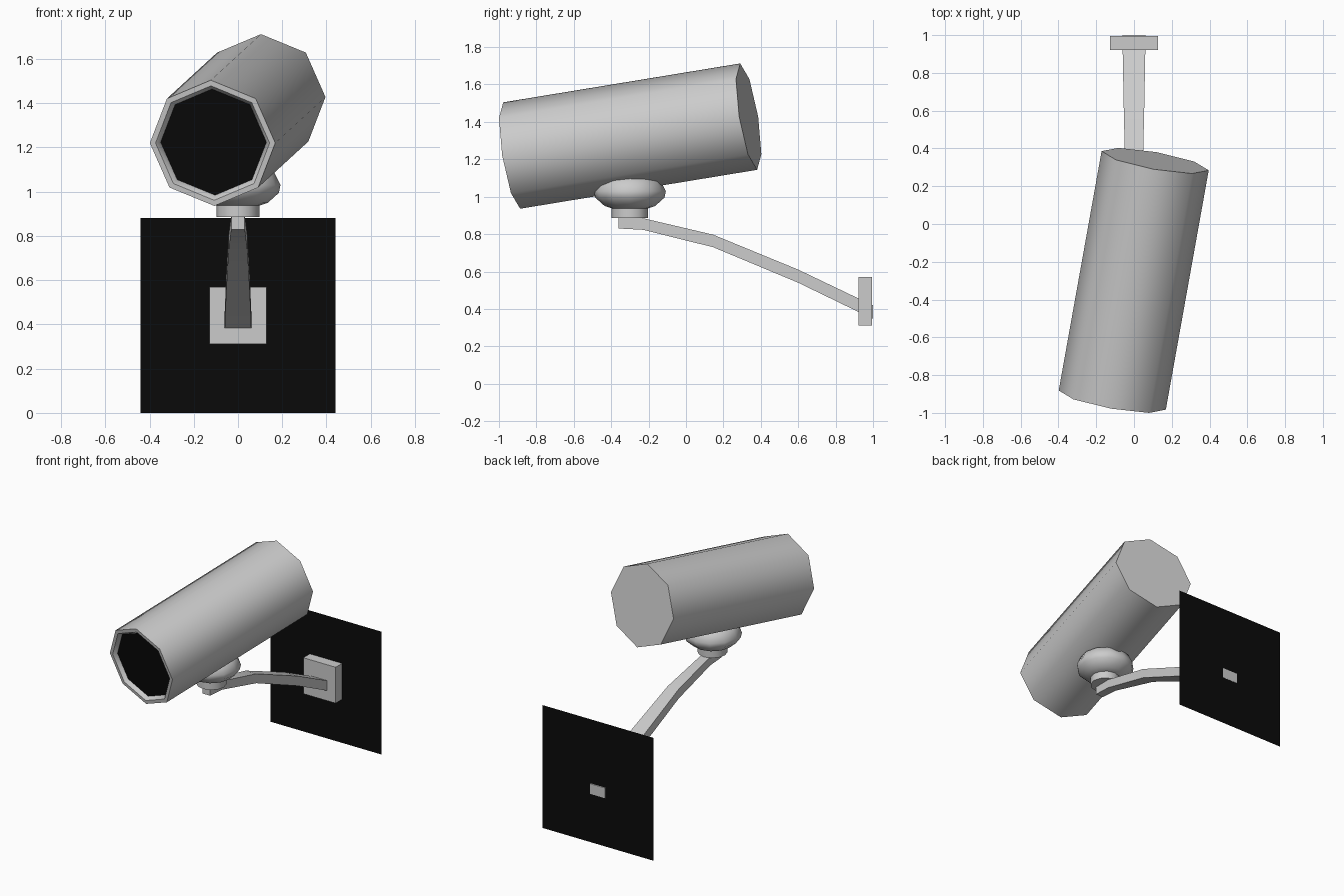
import bpy, bmesh, math
from mathutils import Vector, Matrix

if "Cube" in bpy.data.objects:
    bpy.data.objects.remove(bpy.data.objects["Cube"])

black = bpy.data.materials.new("black")
black.diffuse_color = (0.003, 0.003, 0.003, 1)
black.use_nodes = True
black.node_tree.nodes["Principled BSDF"].inputs["Base Color"].default_value = black.diffuse_color


def finish(name, bm, mat=None, smooth=None):
    bmesh.ops.recalc_face_normals(bm, faces=bm.faces)
    me = bpy.data.meshes.new(name)
    bm.to_mesh(me)
    bm.free()
    ob = bpy.data.objects.new(name, me)
    bpy.context.collection.objects.link(ob)
    if mat:
        me.materials.append(mat)
    if smooth:
        bpy.ops.object.select_all(action='DESELECT')
        bpy.context.view_layer.objects.active = ob
        ob.select_set(True)
        bpy.ops.object.shade_smooth_by_angle(angle=math.radians(smooth))
    return ob


def loft(name, rings, mat=None, smooth=None, caps=(True, True)):
    bm = bmesh.new()
    rows = [[bm.verts.new(p) for p in ring] for ring in rings]
    n = len(rows[0])
    for a, b in zip(rows, rows[1:]):
        for i in range(n):
            j = (i + 1) % n
            bm.faces.new((a[i], a[j], b[j], b[i]))
    for row, cap in zip((rows[0], rows[-1]), caps):
        if cap:
            bm.faces.new(row)
    return finish(name, bm, mat, smooth)


def lathe_rings(profile, sides, frame):
    # profile: (radius, height) along the frame's z axis
    step = 2 * math.pi / sides
    return [[frame @ Vector((r * math.cos(i * step), r * math.sin(i * step), h))
             for i in range(sides)] for r, h in profile]


# Housing frame: axis runs from the lens end to the raised rear end
front, back = Vector((-0.115, -0.932, 1.22)), Vector((0.112, 0.335, 1.428))
axis = (back - front).normalized()
side = axis.cross(Vector((0, 0, 1))).normalized()
up = side.cross(axis)
frame = Matrix.Translation(front) @ Matrix((side, -up, axis)).transposed().to_4x4()
length = (back - front).length

# Octagonal housing with recessed front rim
loft("camera_housing", lathe_rings(
    [(0.243, 0.05), (0.243, 0.025), (0.262, 0), (0.288, 0), (0.288, length)], 8, frame),
    smooth=50, caps=(False, True))

# Dark lens glass
bm = bmesh.new()
bm.faces.new([bm.verts.new(p) for p in lathe_rings([(0.243, 0.026)], 8, frame)[0]])
glass = finish("lens_glass", bm, black)
if glass.data.polygons[0].normal.dot(axis) > 0:
    glass.data.flip_normals()

# Swivel joint and its collar
pivot = Matrix.Translation((0, -0.30, 0))
loft("swivel_ball", lathe_rings(
    [(0.09, 0.935), (0.135, 0.95), (0.185, 0.995), (0.192, 1.03),
     (0.165, 1.085), (0.11, 1.113)], 12, pivot), smooth=50)
loft("swivel_collar", lathe_rings([(0.098, 0.885), (0.098, 0.94)], 12, pivot), smooth=50)

# Curved, tapering arm: (y, bottom z, top z, half width)
arm = [(-0.36, 0.83, 0.888, 0.03), (-0.23, 0.823, 0.885, 0.032),
       (0.145, 0.73, 0.797, 0.043), (0.60, 0.54, 0.61, 0.054),
       (0.92, 0.385, 0.457, 0.06), (1.0, 0.347, 0.42, 0.06)]
loft("bracket_arm", [[(-w, y, b), (w, y, b), (w, y, t), (-w, y, t)]
                     for y, b, t, w in arm], smooth=30)

# Wall plate
loft("wall_plate", [[(-0.128, y, 0.312), (0.128, y, 0.312), (0.128, y, 0.57), (-0.128, y, 0.57)]
                    for y in (0.922, 0.995)])

# Flat dark wall panel
bm = bmesh.new()
bm.faces.new([bm.verts.new((x, 0.996, z)) for x, z in
              ((-0.44, 0), (0.44, 0), (0.44, 0.88), (-0.44, 0.88))])
finish("wall_panel", bm, black)
